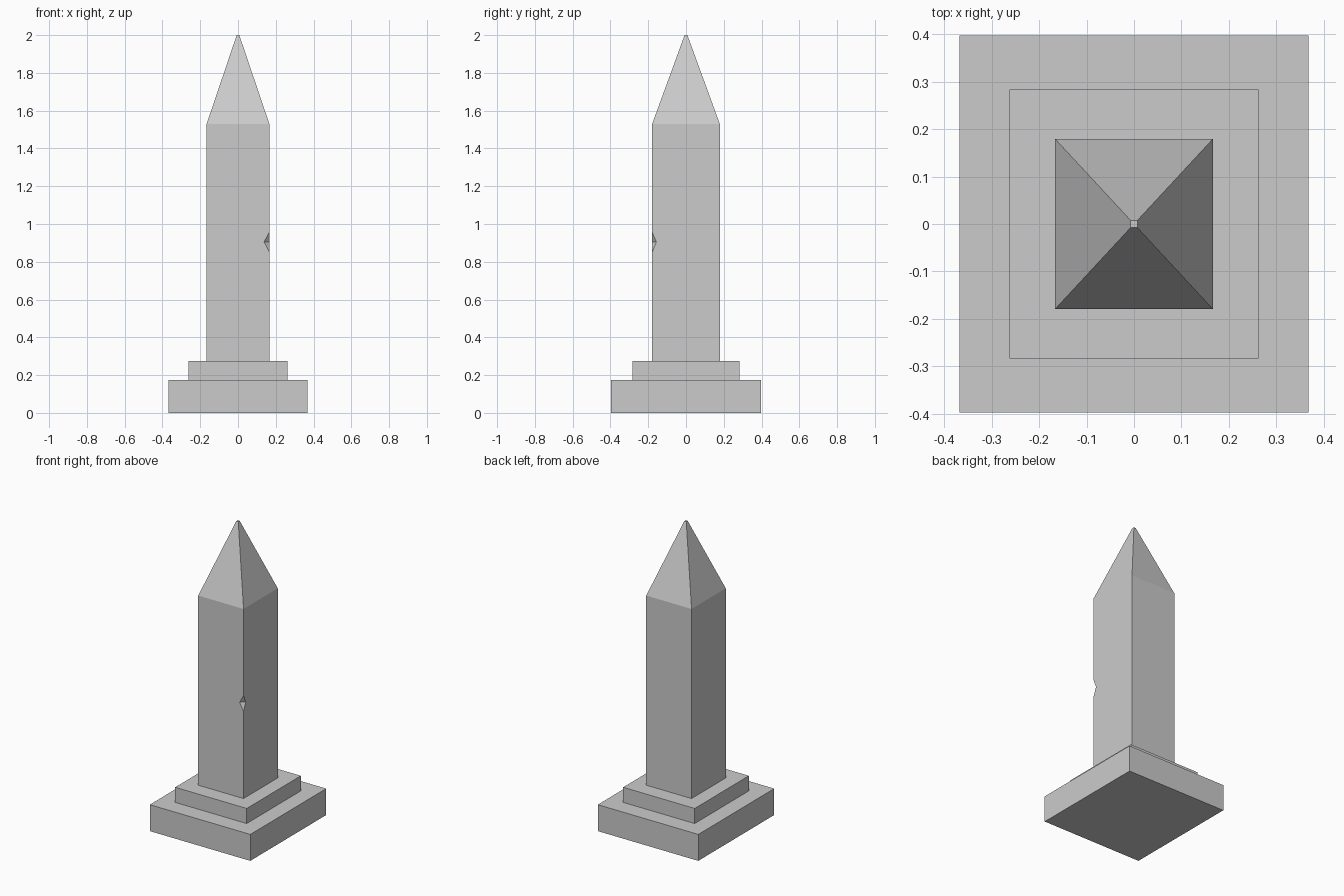
import bpy, bmesh
from mathutils import Vector

if "Cube" in bpy.data.objects:
    bpy.data.objects.remove(bpy.data.objects["Cube"])


def hull_object(name, points):
    """Make a closed convex solid from its corner points."""
    mesh = bpy.data.meshes.new(name)
    bm = bmesh.new()
    for p in points:
        bm.verts.new(p)
    bmesh.ops.convex_hull(bm, input=bm.verts[:])
    bmesh.ops.dissolve_limit(bm, angle_limit=0.01, verts=bm.verts[:], edges=bm.edges[:])
    bmesh.ops.recalc_face_normals(bm, faces=bm.faces[:])
    bm.to_mesh(mesh)
    bm.free()
    obj = bpy.data.objects.new(name, mesh)
    bpy.context.collection.objects.link(obj)
    return obj


def ring(hx, hy, z):
    return [(sx * hx, sy * hy, z) for sx in (-1, 1) for sy in (-1, 1)]


# stepped plinth
hull_object("lower_plinth", ring(0.368, 0.397, 0) + ring(0.368, 0.397, 0.175))
hull_object("upper_plinth", ring(0.262, 0.283, 0.175) + ring(0.262, 0.283, 0.275))

# shaft with pointed cap, tiny flat at the tip
shaft = hull_object("shaft", ring(0.166, 0.179, 0.275) + ring(0.166, 0.179, 1.53)
                    + ring(0.007, 0.0075, 2.0))

# wedge that chips the front right edge
a = Vector((0.138, -0.179, 0.905))
b = Vector((0.166, -0.157, 0.905))
mid, along = (a + b) / 2, b - a
points = []
for s in (-1, 1):
    points.append(mid + along * s)
    for z in (0.851, 0.957):
        points.append(mid + 2 * (Vector((0.166, -0.179, z)) - mid) + along * s)
cutter = hull_object("chip_cutter", points)
cutter.hide_render = True
cutter.hide_set(True)

chip = shaft.modifiers.new("chip", 'BOOLEAN')
chip.operation = 'DIFFERENCE'
chip.solver = 'EXACT'
chip.object = cutter
